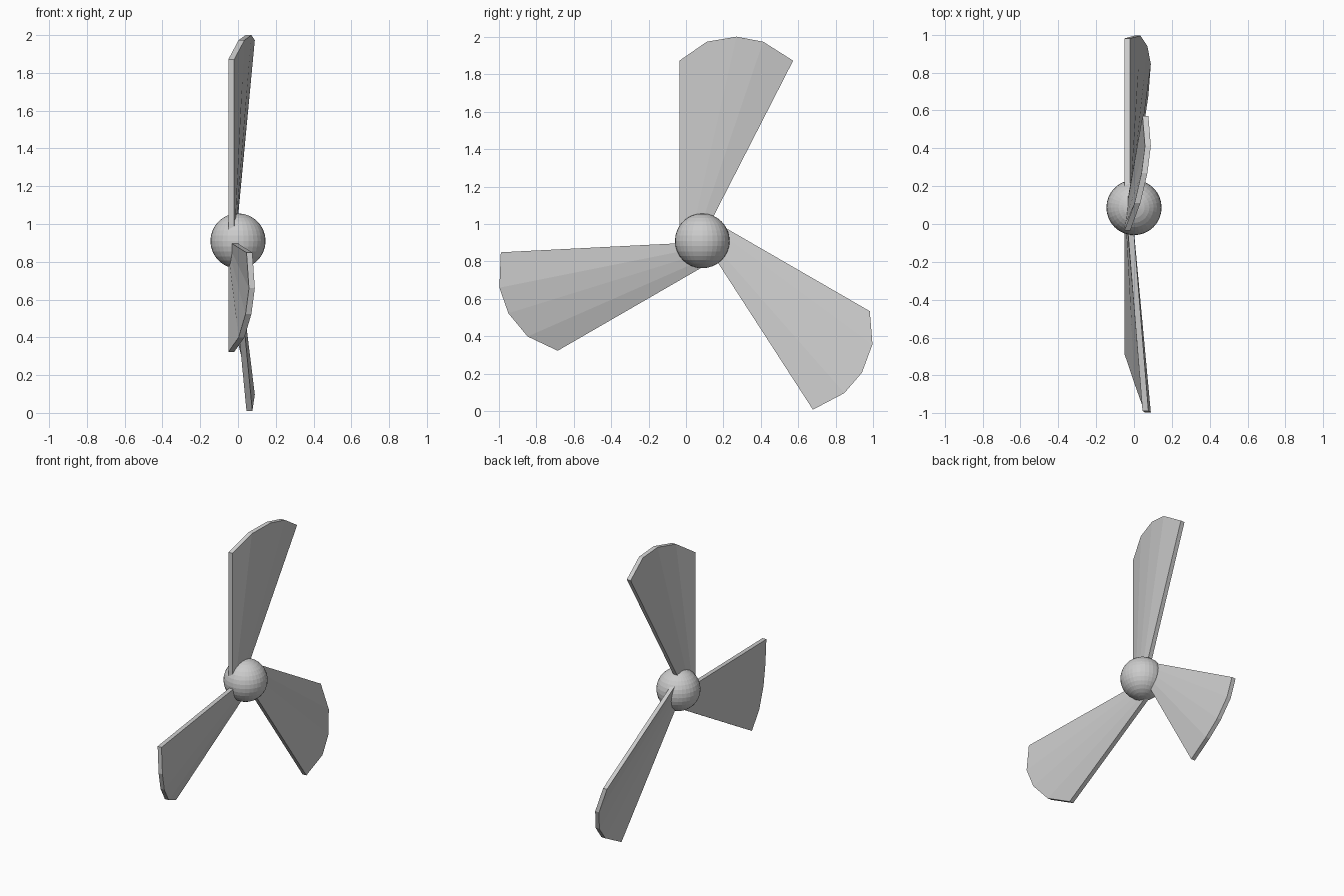
import bpy, bmesh, math
from mathutils import Matrix, Vector

if "Cube" in bpy.data.objects:
    bpy.data.objects.remove(bpy.data.objects["Cube"])

CENTER = Vector((0, 0.087, 0.91))
THICK = 0.031

# Hub
bpy.ops.mesh.primitive_uv_sphere_add(segments=32, ring_count=16, radius=0.146, location=CENTER)
bpy.context.object.name = "hub"

# Blade section at the tip and root, relative to the hub: (x of back face, y, z)
tip = [(-0.051, -0.122, 0.962), (0.003, 0.024, 1.063), (0.040, 0.183, 1.09),
       (0.058, 0.325, 1.063), (0.045, 0.485, 0.962)]
root = [(-0.051 + 0.011 * t, -0.122 + 0.13 * t, 0.03) for t in (0, 0.25, 0.5, 0.75, 1)]


def make_blade(name, angle):
    bm = bmesh.new()
    n = len(tip)
    # Rows: root back, tip back, root front, tip front
    rows = []
    for dx in (0, THICK):
        for row in (root, tip):
            rows.append([bm.verts.new((x + dx, y, z)) for x, y, z in row])
    rb, tb, rf, tf = rows
    for i in range(n - 1):
        for a, b in ((rb, tb), (tb, tf), (tf, rf), (rf, rb)):
            bm.faces.new((a[i], a[i + 1], b[i + 1], b[i]))
    for i in (0, n - 1):
        bm.faces.new((rb[i], tb[i], tf[i], rf[i]))
    bmesh.ops.recalc_face_normals(bm, faces=bm.faces)
    bm.transform(Matrix.Translation(CENTER) @ Matrix.Rotation(angle, 4, 'X'))
    mesh = bpy.data.meshes.new(name)
    bm.to_mesh(mesh)
    bm.free()
    bpy.context.collection.objects.link(bpy.data.objects.new(name, mesh))


# Three twisted blades around the hub
for k in range(3):
    make_blade(f"blade_{k + 1}", k * math.tau / 3)
